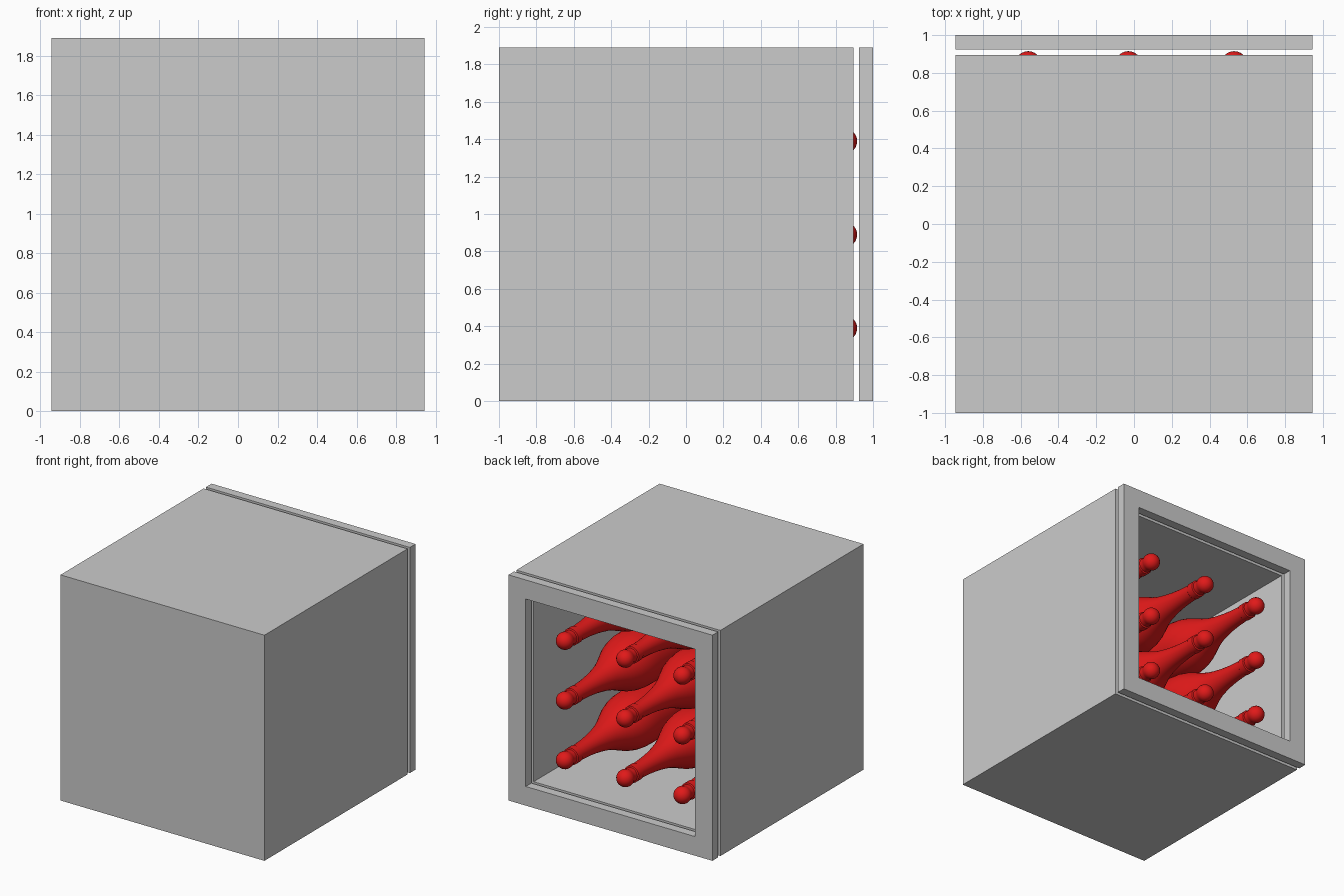
import bpy, bmesh, math
from mathutils import Vector

if "Cube" in bpy.data.objects:
    bpy.data.objects.remove(bpy.data.objects["Cube"])

HALF, HEIGHT, WALL = 0.945, 1.89, 0.16


def add_object(name, bm):
    bmesh.ops.recalc_face_normals(bm, faces=bm.faces)
    mesh = bpy.data.meshes.new(name)
    bm.to_mesh(mesh)
    bm.free()
    obj = bpy.data.objects.new(name, mesh)
    bpy.context.collection.objects.link(obj)
    return obj


def open_box(name, y0, y1, inner_y):
    """Square tube along y; closed by a back panel when inner_y > y0."""
    def ring(inset, y):
        a, lo, hi = HALF - inset, inset, HEIGHT - inset
        return [bm.verts.new((x, y, z)) for x, z in ((-a, lo), (a, lo), (a, hi), (-a, hi))]

    def bridge(r, s):
        for i in range(4):
            j = (i + 1) % 4
            bm.faces.new((r[i], r[j], s[j], s[i]))

    bm = bmesh.new()
    outer0, outer1 = ring(0, y0), ring(0, y1)
    inner1, inner0 = ring(WALL, y1), ring(WALL, inner_y)
    bridge(outer0, outer1)
    bridge(outer1, inner1)
    bridge(inner1, inner0)
    if inner_y > y0:
        bm.faces.new(outer0)
        bm.faces.new(inner0)
    else:
        bridge(inner0, outer0)
    return add_object(name, bm)


# Cabinet body and separate door frame
open_box("cabinet", -1.0, 0.895, -1.0 + WALL)
open_box("door_frame", 0.925, 1.0, 0.925)

# Bottle profile: (radius, y) from base to lip, then a rounded stopper
profile = [(0, -0.84), (0.215, -0.84), (0.23, -0.82), (0.23, -0.1), (0.228, -0.03),
           (0.218, 0.04), (0.198, 0.11), (0.168, 0.18), (0.137, 0.25), (0.112, 0.32),
           (0.094, 0.40), (0.08, 0.48), (0.07, 0.57), (0.064, 0.68), (0.064, 0.70),
           (0.069, 0.705), (0.069, 0.765), (0.058, 0.77), (0.058, 0.80)]
for i in range(9):
    t = math.radians(-30 + 120 * i / 8)
    profile.append((0.07 * math.cos(t) if i < 8 else 0, 0.845 + 0.07 * math.sin(t)))

bm = bmesh.new()
verts = [bm.verts.new((r, y, 0)) for r, y in profile]
edges = [bm.edges.new(pair) for pair in zip(verts, verts[1:])]
bmesh.ops.spin(bm, geom=verts + edges, cent=(0, 0, 0), axis=Vector((0, 1, 0)),
               angle=math.tau, steps=40, use_duplicate=False)
bmesh.ops.remove_doubles(bm, verts=bm.verts, dist=1e-4)
bottle = add_object("bottle", bm)

red = bpy.data.materials.new("red")
red.diffuse_color = (0.75, 0.01, 0.01, 1)
red.use_nodes = True
red.node_tree.nodes["Principled BSDF"].inputs["Base Color"].default_value = red.diffuse_color
bottle.data.materials.append(red)
bpy.context.view_layer.objects.active = bottle
bottle.select_set(True)
bpy.ops.object.shade_smooth_by_angle(angle=math.radians(35))

# Three by three stack of bottles
first = True
for x in (-0.56, -0.03, 0.53):
    for z in (0.39, 0.89, 1.39):
        obj = bottle if first else bottle.copy()
        if not first:
            bpy.context.collection.objects.link(obj)
        obj.location = (x, 0, z)
        first = False
